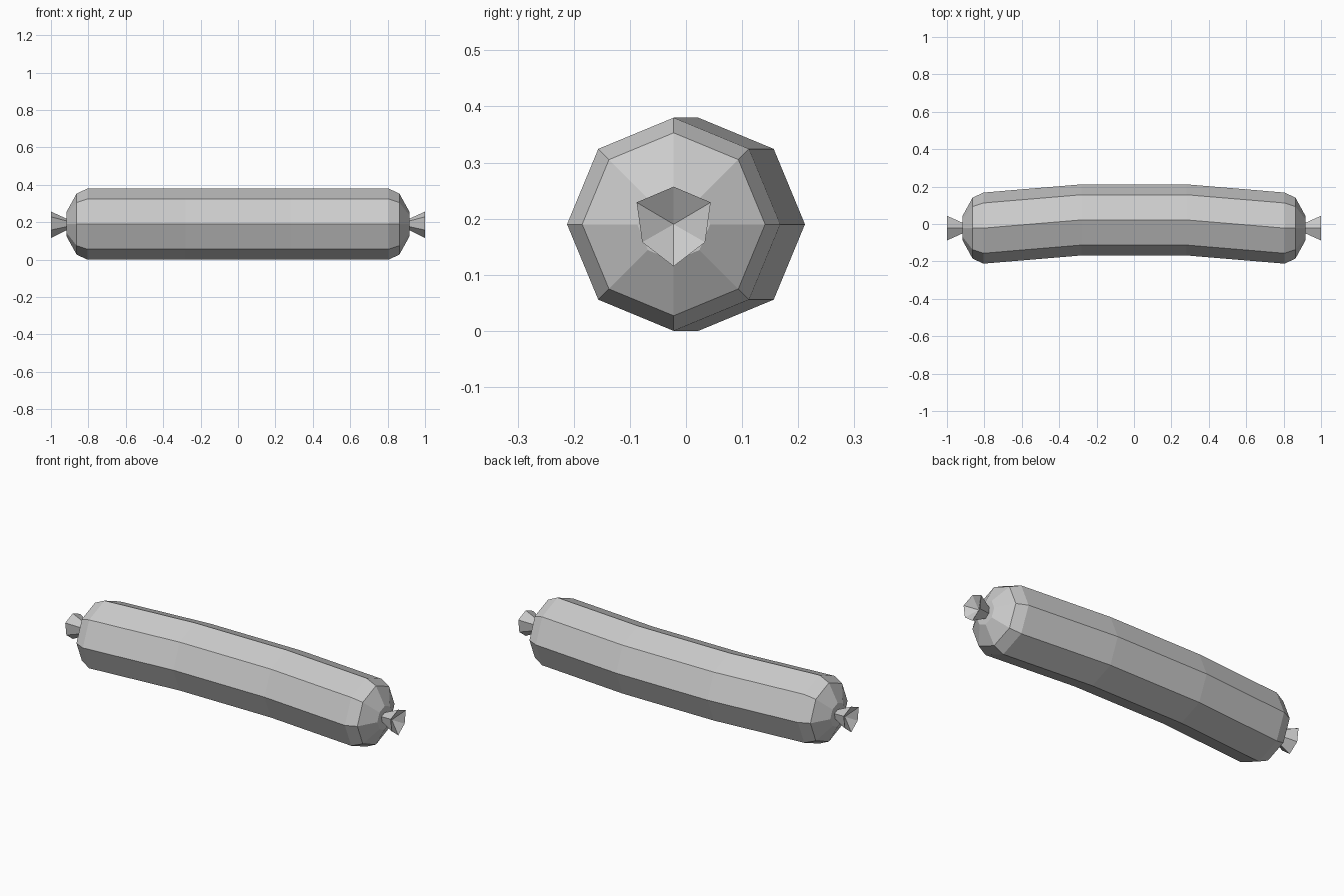
import bpy, bmesh
from math import sin, cos, tau

if "Cube" in bpy.data.objects:
    bpy.data.objects.remove(bpy.data.objects["Cube"])

ZC = 0.19      # height of the sausage axis
Y_END = -0.022 # sideways offset of the ends
Y_MID = 0.022  # sideways offset of the middle


def build(name, rings, tips=(None, None)):
    """Skin a list of rings; each end gets a flat cap or a fan to a tip point."""
    bm = bmesh.new()
    vs = [[bm.verts.new(p) for p in ring] for ring in rings]
    n = len(vs[0])
    for a, b in zip(vs, vs[1:]):
        for i in range(n):
            j = (i + 1) % n
            bm.faces.new((a[i], a[j], b[j], b[i]))
    for ring, tip in zip((vs[0], vs[-1]), tips):
        if tip is None:
            bm.faces.new(ring)
        else:
            t = bm.verts.new(tip)
            for i in range(n):
                bm.faces.new((ring[i], ring[(i + 1) % n], t))
    bmesh.ops.recalc_face_normals(bm, faces=bm.faces)
    me = bpy.data.meshes.new(name)
    bm.to_mesh(me)
    bm.free()
    ob = bpy.data.objects.new(name, me)
    bpy.context.collection.objects.link(ob)
    return ob


# Body: octagonal tube, gently bent, with rounded ends
half = [(0.28, Y_MID, 0.19), (0.805, Y_END, 0.19),
        (0.863, Y_END, 0.163), (0.917, Y_END, 0.065)]
stations = [(-x, y, r) for x, y, r in reversed(half)] + half
build("sausage_body", [[(x, y + r * cos(tau * i / 8), ZC + r * sin(tau * i / 8))
                        for i in range(8)] for x, y, r in stations])

# Knots: flared six-sided skin ends with a hollow outer face
outline = [(0, 0.067), (0.066, 0.039), (0.056, -0.032),
           (0, -0.075), (-0.056, -0.032), (-0.066, 0.039)]
for side, label in ((1, "right"), (-1, "left")):
    rings = [[(side * x, Y_END + y * s, ZC + z * s) for y, z in outline]
             for x, s in ((0.905, 0.35), (1.0, 1.0))]
    build("knot_" + label, rings, (None, (side * 0.96, Y_END, ZC)))
